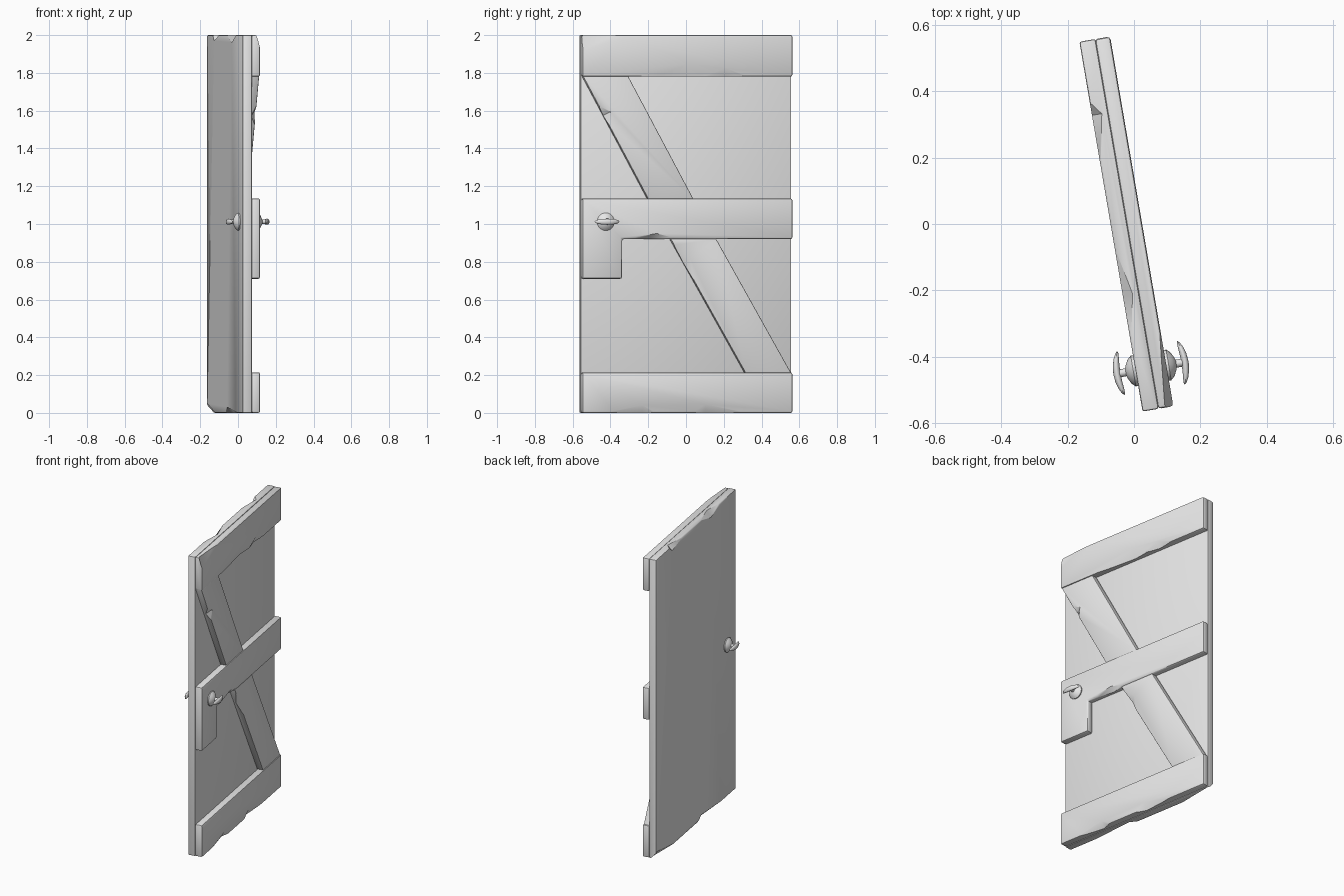
import bpy
import bmesh
import math
from mathutils import Vector, Matrix

if "Cube" in bpy.data.objects:
    bpy.data.objects.remove(bpy.data.objects["Cube"])

grey = bpy.data.materials.new("weathered_grey")
grey.use_nodes = True
grey.diffuse_color = (0.8, 0.8, 0.8, 1)
grey.node_tree.nodes["Principled BSDF"].inputs["Base Color"].default_value = (0.8, 0.8, 0.8, 1)

# The door is modelled square, then stands slightly ajar
AJAR = Matrix.Translation((-0.023, 0, 0)) @ Matrix.Rotation(math.radians(9.7), 4, 'Z')
BACK, MID, FRONT, END = -0.047, 0.0, 0.047, 0.565


def make(name, bm):
    bmesh.ops.recalc_face_normals(bm, faces=bm.faces)
    mesh = bpy.data.meshes.new(name)
    bm.to_mesh(mesh)
    bm.free()
    mesh.materials.append(grey)
    obj = bpy.data.objects.new(name, mesh)
    bpy.context.collection.objects.link(obj)
    return obj


def finish(obj):
    obj.matrix_world = AJAR
    bpy.ops.object.select_all(action='DESELECT')
    obj.select_set(True)
    bpy.context.view_layer.objects.active = obj
    bpy.ops.object.shade_smooth_by_angle(angle=math.radians(35))


def chip(a, b, into, back, t=0.5):
    """Wedge that knocks a splinter off the edge from a to b."""
    a, b, into, back = (Vector(v) for v in (a, b, into, back))
    m = a.lerp(b, t)
    out = -(into.normalized() + back.normalized()) * 0.03
    bm = bmesh.new()
    for p in (a, b, m + into, m + back):
        bm.verts.new(p)
        bm.verts.new(p + out)
    bmesh.ops.convex_hull(bm, input=bm.verts)
    return make("chip_cutter", bm)


def edge_chip(x, z, y0, y1, dx, dz, t=0.5):
    return chip((x, y0, z), (x, y1, z), (0, 0, dz), (dx, 0, 0), t)


def board(name, outline, x0, x1, bevel=0.008, chips=()):
    """Bevelled board from a (y, z) outline, with chipped edges."""
    bm = bmesh.new()
    face = bm.faces.new([bm.verts.new((x0, y, z)) for y, z in outline])
    new = bmesh.ops.extrude_face_region(bm, geom=[face])["geom"]
    bmesh.ops.translate(bm, vec=(x1 - x0, 0, 0),
                        verts=[v for v in new if isinstance(v, bmesh.types.BMVert)])
    obj = make(name, bm)
    mod = obj.modifiers.new("soft_edges", 'BEVEL')
    mod.width, mod.segments = bevel, 2
    for cutter in chips:
        cutter.hide_render = True
        mod = obj.modifiers.new("chip", 'BOOLEAN')
        mod.object, mod.operation, mod.solver = cutter, 'DIFFERENCE', 'EXACT'
    bpy.context.view_layer.update()
    baked = bpy.data.meshes.new_from_object(obj.evaluated_get(bpy.context.evaluated_depsgraph_get()))
    obj.modifiers.clear()
    obj.data = baked
    for cutter in chips:
        bpy.data.objects.remove(cutter)
    finish(obj)


def rect(y0, y1, z0, z1):
    return [(y0, z0), (y1, z0), (y1, z1), (y0, z1)]


# Main panel with worn back edges
board("door_panel", rect(-END, END, 0, 2), BACK, MID + 0.002, 0.006, [
    edge_chip(BACK, 2, 0.18, 0.38, 0.03, -0.03, 0.8),
    edge_chip(BACK, 2, -0.36, -0.06, 0.03, -0.04),
    edge_chip(BACK, 0, 0.3, 0.62, 0.045, 0.05, 0.8),
    edge_chip(BACK, 0, -0.4, -0.02, 0.03, 0.03, 0.85),
])

# Horizontal planks
board("top_plank", rect(-END, END, 1.78, 2), MID, FRONT, 0.01, [
    edge_chip(FRONT, 1.78, -0.34, 0.16, -0.02, 0.07, 0.7),
    edge_chip(FRONT, 1.78, 0.08, 0.33, -0.02, 0.045),
    edge_chip(FRONT, 2, -0.62, -0.3, -0.025, -0.08, 0.2),
])
board("bottom_plank", rect(-END, END, 0, 0.215), MID, FRONT, 0.01, [
    edge_chip(FRONT, 0, -0.45, -0.17, -0.025, 0.04, 0.75),
    edge_chip(FRONT, 0, 0.02, 0.33, -0.025, 0.045, 0.25),
])
board("middle_plank", [(-END, 0.71), (-0.35, 0.71), (-0.35, 0.92), (END, 0.92),
                       (END, 1.135), (-END, 1.135)], MID, FRONT, 0.01,
      [edge_chip(FRONT, 0.92, -0.34, -0.05, -0.025, 0.03, 0.6)])


# Slanted braces
def brace(name, top, bottom, z1, z0, width, c0, c1):
    upper, lower = Vector((0.042, top, z1)), Vector((0.042, bottom, z0))
    splinter = chip(upper.lerp(lower, c0), upper.lerp(lower, c1),
                    (0, 0.035, 0.02), (-0.025, 0, 0))
    board(name, [(bottom, z0), (bottom + width, z0), (top + width, z1), (top, z1)],
          MID, 0.042, 0.005, [splinter])


brace("upper_brace", -0.56, -0.21, 1.782, 1.133, 0.243, 0.24, 0.4)
brace("lower_brace", -0.09, 0.312, 0.922, 0.213, 0.245, 0.03, 0.32)

# Turn handles on both sides: round rose with stem, and a bowed grip
ROSE = [(0.04, 0), (0.04, 0.045), (0.054, 0.047), (0.066, 0.036), (0.074, 0.02),
        (0.077, 0.012), (0.098, 0.012), (0.098, 0)]
for side, label in ((1, "front"), (-1, "back")):
    place = Matrix.Translation((0, -0.44, 1.012)) @ Matrix.Diagonal((side, 1, 1, 1))
    bm = bmesh.new()
    verts = [bm.verts.new((x, r, 0)) for x, r in ROSE]
    edges = [bm.edges.new(pair) for pair in zip(verts, verts[1:])]
    bmesh.ops.spin(bm, geom=verts + edges, axis=(1, 0, 0), cent=(0, 0, 0),
                   angle=math.tau, steps=20, use_duplicate=False)
    bmesh.ops.remove_doubles(bm, verts=bm.verts, dist=0.0005)
    bm.transform(place)
    finish(make(label + "_handle_rose", bm))

    bm = bmesh.new()
    bmesh.ops.create_uvsphere(bm, u_segments=16, v_segments=12, radius=1)
    for v in bm.verts:
        y = v.co.y
        v.co = (0.104 + v.co.x * 0.011 - 0.012 * y * y, y * 0.067, v.co.z * 0.016)
    bm.transform(place)
    finish(make(label + "_handle_grip", bm))
